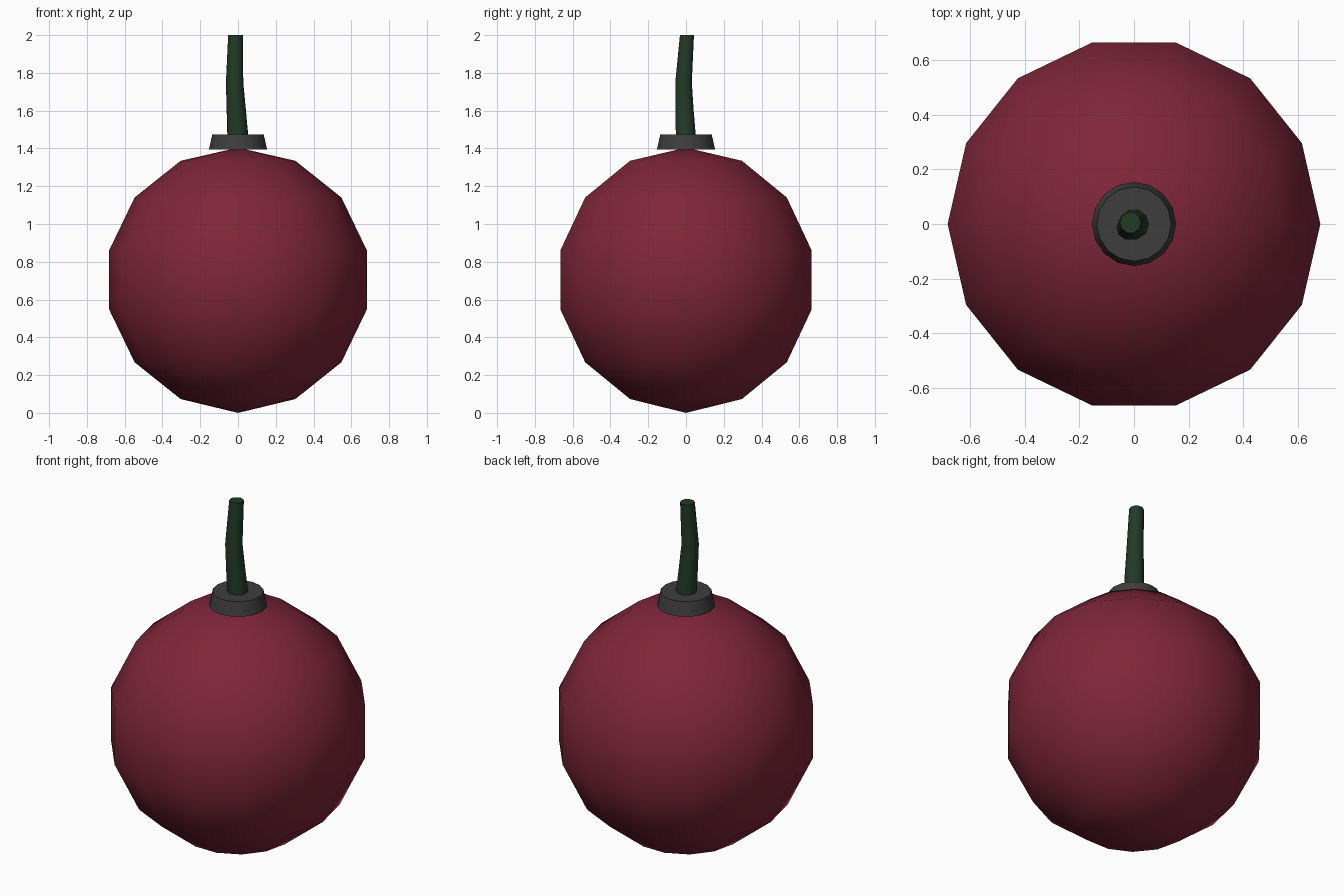
import bpy, math

if "Cube" in bpy.data.objects:
    bpy.data.objects.remove(bpy.data.objects["Cube"])


def material(name, rgb):
    m = bpy.data.materials.new(name)
    m.diffuse_color = (*rgb, 1)
    m.use_nodes = True
    m.node_tree.nodes["Principled BSDF"].inputs["Base Color"].default_value = m.diffuse_color
    return m


def ring_tube(name, rings, sides, mat):
    """Skin a stack of rings (x, y, z, radius); radius 0 makes a pole."""
    verts, faces, rows = [], [], []
    for x, y, z, r in rings:
        n = sides if r > 0 else 1
        rows.append([len(verts) + i for i in range(n)])
        for i in range(n):
            a = 2 * math.pi * i / sides
            verts.append((x + r * math.cos(a), y + r * math.sin(a), z))
    for lo, hi in zip(rows, rows[1:]):
        for i in range(sides):
            j = (i + 1) % sides
            if len(lo) == 1:
                faces.append((lo[0], hi[j], hi[i]))
            elif len(hi) == 1:
                faces.append((lo[i], lo[j], hi[0]))
            else:
                faces.append((lo[i], lo[j], hi[j], hi[i]))
    if len(rows[0]) > 1:
        faces.append(rows[0][::-1])
    if len(rows[-1]) > 1:
        faces.append(rows[-1])
    me = bpy.data.meshes.new(name)
    me.from_pydata(verts, [], faces)
    me.materials.append(mat)
    ob = bpy.data.objects.new(name, me)
    bpy.context.collection.objects.link(ob)
    bpy.ops.object.select_all(action='DESELECT')
    ob.select_set(True)
    bpy.context.view_layer.objects.active = ob
    bpy.ops.object.shade_smooth_by_angle(angle=math.radians(50))
    return ob


red = material("dark red", (0.21, 0.019, 0.041))
grey = material("dark grey", (0.047, 0.047, 0.047))
green = material("dark green", (0.016, 0.043, 0.02))

# Round body: low-poly sphere, 14 segments by 7 rings
R, ZC = 0.70, 0.704
body = [(0, 0, ZC - math.cos(math.pi * k / 7) * ZC if k == 0 else ZC - R * math.cos(math.pi * k / 7),
         R * math.sin(math.pi * k / 7) if 0 < k < 7 else 0) for k in range(8)]
ring_tube("body", body, 14, red)

# Tapered collar on top
ring_tube("collar", [(0, 0, 1.394, 0.154), (0, 0, 1.475, 0.136)], 16, grey)

# Slightly bent fuse
ring_tube("fuse", [(0, 0, 1.45, 0.056), (-0.009, -0.008, 1.60, 0.051),
                   (-0.018, -0.013, 1.75, 0.046), (-0.013, 0.005, 2.0, 0.039)], 10, green)
